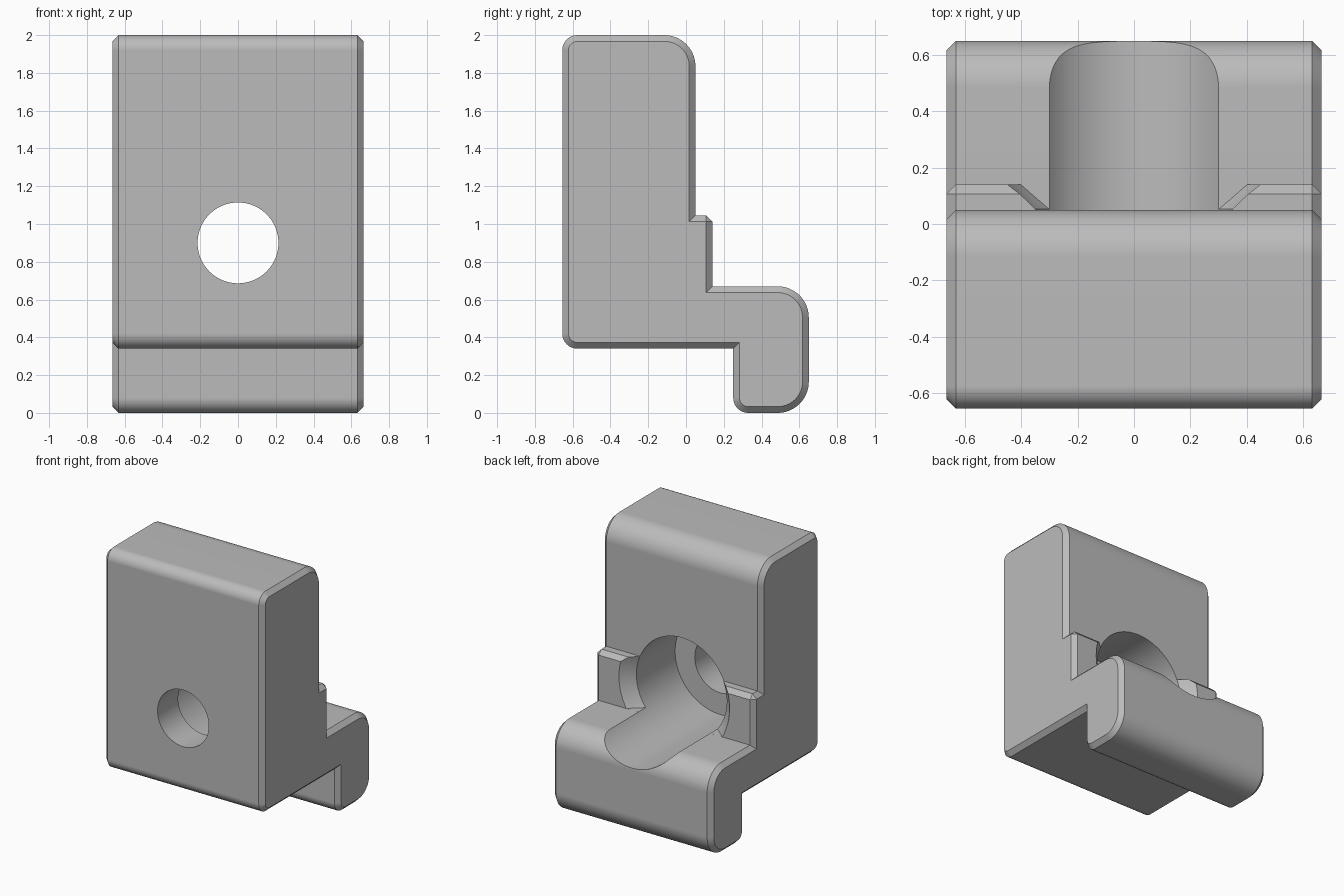
import bpy, bmesh
from math import sin, cos, pi, radians
from mathutils import Matrix

cube = bpy.data.objects.get("Cube")
if cube:
    bpy.data.objects.remove(cube, do_unlink=True)

HALF_WIDTH = 0.665
BEVEL = 0.033
HOLE_Z = 0.9

grey = bpy.data.materials.new("plain grey")
grey.use_nodes = True
colour = (0.5, 0.5, 0.5, 1)
grey.diffuse_color = colour
grey.node_tree.nodes["Principled BSDF"].inputs["Base Color"].default_value = colour

# Side profile corners: y, z, radius, start angle, segments (0 = inside corner)
CORNERS = [
    (-0.655, 0.34, 0.08, 180, 12),   # front bottom
    (0.25, 0.34, 0, 180, 0),         # under the ledge
    (0.25, 0, 0.08, 180, 12),        # foot bottom
    (0.65, 0, 0.165, 270, 16),
    (0.65, 0.67, 0.165, 0, 16),      # foot top
    (0.14, 0.67, 0, 0, 0),
    (0.14, 1.045, BEVEL, 0, 1),      # step
    (0.05, 1.045, 0, 0, 0),
    (0.05, 2, 0.165, 0, 16),         # top back
    (-0.655, 2, 0.08, 90, 12),       # top front
]


def outline(inset):
    points = []
    for y, z, r, start, segs in CORNERS:
        a = radians(start)
        sy = -(cos(a) + cos(a + pi / 2))
        sz = -(sin(a) + sin(a + pi / 2))
        if segs == 0:
            points.append((y + inset * sy, z + inset * sz))
            continue
        for i in range(segs + 1):
            t = a + pi / 2 * i / segs
            points.append((y + r * sy + (r - inset) * cos(t),
                           z + r * sz + (r - inset) * sin(t)))
    return points


def make_object(name, bm):
    bmesh.ops.recalc_face_normals(bm, faces=bm.faces)
    mesh = bpy.data.meshes.new(name)
    bm.to_mesh(mesh)
    bm.free()
    mesh.materials.append(grey)
    obj = bpy.data.objects.new(name, mesh)
    bpy.context.collection.objects.link(obj)
    return obj


# Block: profile swept across x with chamfered ends
bm = bmesh.new()
rings = []
for x, inset in ((-HALF_WIDTH, BEVEL), (BEVEL - HALF_WIDTH, 0),
                 (HALF_WIDTH - BEVEL, 0), (HALF_WIDTH, BEVEL)):
    rings.append([bm.verts.new((x, y, z)) for y, z in outline(inset)])
n = len(rings[0])
for a, b in zip(rings, rings[1:]):
    for i in range(n):
        j = (i + 1) % n
        bm.faces.new((a[i], a[j], b[j], b[i]))
bm.faces.new(rings[0])
bm.faces.new(rings[-1])
bmesh.ops.remove_doubles(bm, verts=bm.verts, dist=0.0001)
block = make_object("clamp_block", bm)


def round_cutter(name, y0, y1, r0, r1, floor=None):
    bm = bmesh.new()
    place = Matrix.Translation((0, (y0 + y1) / 2, HOLE_Z)) @ Matrix.Rotation(-pi / 2, 4, "X")
    bmesh.ops.create_cone(bm, cap_ends=True, segments=96, radius1=r0, radius2=r1,
                          depth=y1 - y0, matrix=place)
    if floor is not None:
        cut = bmesh.ops.bisect_plane(bm, geom=bm.verts[:] + bm.edges[:] + bm.faces[:],
                                     plane_co=(0, 0, floor), plane_no=(0, 0, 1),
                                     clear_inner=True)
        edges = [e for e in cut["geom_cut"] if isinstance(e, bmesh.types.BMEdge)]
        bmesh.ops.contextual_create(bm, geom=edges)
    return make_object(name, bm)


# Through hole, wide counterbore, and flared mouth above the foot
cutters = [
    round_cutter("hole_cutter", -0.9, 0, 0.214, 0.214),
    round_cutter("counterbore_cutter", -0.41, 0.9, 0.378, 0.378),
    round_cutter("flare_cutter", 0.04, 0.16, 0.366, 0.482, floor=0.6703),
]
bpy.ops.object.select_all(action="DESELECT")
bpy.context.view_layer.objects.active = block
block.select_set(True)
for cutter in cutters:
    mod = block.modifiers.new(cutter.name, "BOOLEAN")
    mod.operation = "DIFFERENCE"
    mod.solver = "EXACT"
    mod.object = cutter
    bpy.ops.object.modifier_apply(modifier=mod.name)
    bpy.data.objects.remove(cutter, do_unlink=True)

# Smooth fillets and bores, crisp chamfers
bpy.ops.object.shade_smooth_by_angle(angle=radians(25))
weighted = block.modifiers.new("even_shading", "WEIGHTED_NORMAL")
weighted.keep_sharp = True
